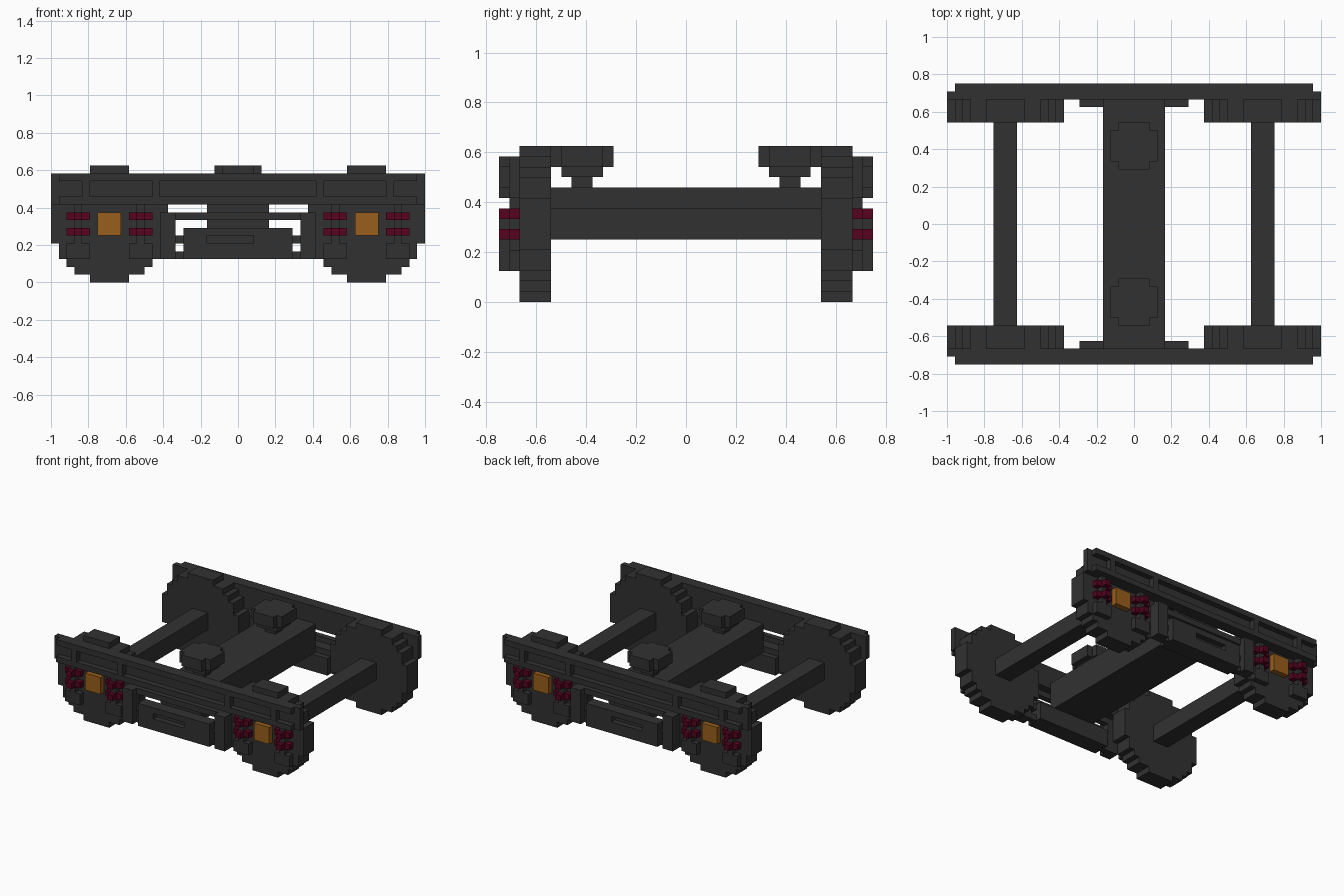
import bpy
import bmesh
from mathutils import Vector

cube = bpy.data.objects.get("Cube")
if cube:
    bpy.data.objects.remove(cube)

U = 2 / 48  # one block unit; all sizes below are in blocks


def material(name, rgb):
    m = bpy.data.materials.new(name)
    m.use_nodes = True
    m.diffuse_color = (*rgb, 1)
    bsdf = m.node_tree.nodes["Principled BSDF"]
    bsdf.inputs["Base Color"].default_value = (*rgb, 1)
    bsdf.inputs["Roughness"].default_value = 0.9
    return m


DARK = material("dark_grey_iron", (0.031, 0.031, 0.031))
RED = material("dark_red_spring", (0.092, 0.001, 0.014))
ORANGE = material("orange_bearing", (0.315, 0.112, 0.011))


def finish(name, bm, mat, mirror):
    bmesh.ops.recalc_face_normals(bm, faces=bm.faces)
    mesh = bpy.data.meshes.new(name)
    bm.to_mesh(mesh)
    bm.free()
    mesh.materials.append(mat)
    ob = bpy.data.objects.new(name, mesh)
    bpy.context.collection.objects.link(ob)
    if mirror:
        mod = ob.modifiers.new("Mirror", "MIRROR")
        mod.use_axis = ("x" in mirror, "y" in mirror, False)
        mod.use_mirror_merge = False
    return ob


def boxes(name, mat, mirror, *spans):
    """Boxes given as (x0, x1, y0, y1, z0, z1), reflected across the listed axes."""
    bm = bmesh.new()
    for x0, x1, y0, y1, z0, z1 in spans:
        verts = bmesh.ops.create_cube(bm, size=1)["verts"]
        for v in verts:
            v.co = Vector(((x0 + x1) / 2 + v.co.x * (x1 - x0),
                           (y0 + y1) / 2 + v.co.y * (y1 - y0),
                           (z0 + z1) / 2 + v.co.z * (z1 - z0))) * U
    return finish(name, bm, mat, mirror)


def stepped_prism(name, mat, mirror, centre, rows, place, direction):
    """Extrude a symmetric stepped outline; rows are (half_width, low, high)."""
    right = [(centre + h, t) for h, lo, hi in rows for t in (lo, hi)]
    left = [(centre - h, t) for h, lo, hi in reversed(rows) for t in (hi, lo)]
    bm = bmesh.new()
    face = bm.faces.new([bm.verts.new(Vector(place(a, b)) * U) for a, b in right + left])
    new = bmesh.ops.extrude_face_region(bm, geom=[face])["geom"]
    moved = [g for g in new if isinstance(g, bmesh.types.BMVert)]
    bmesh.ops.translate(bm, verts=moved, vec=Vector(direction) * U)
    return finish(name, bm, mat, mirror)


# Wheels: stepped discs, three blocks thick
stepped_prism("wheels", DARK, "xy", 16.5,
              [(2.5, 0, 1), (4.5, 1, 2), (5.5, 2, 3), (6.5, 3, 5), (7.5, 5, 10),
               (6.5, 10, 12), (5.5, 12, 13), (4.5, 13, 14), (2.5, 14, 15)],
              lambda a, b: (a, -16, b), (0, 3, 0))

# Axles between the wheels and the central cross beam
boxes("axles", DARK, "x", (15, 18, -13, 13, 6, 9))
boxes("cross_beam", DARK, "", (-4, 4, -16, 16, 6, 11))

# Side bearers: small stem, collar and rounded pad
boxes("bearer_stems", DARK, "y", (-1, 1, -11, -9, 11, 12))
boxes("bearer_collars", DARK, "y", (-2, 2, -12, -8, 12, 13))
stepped_prism("bearer_pads", DARK, "y", 0,
              [(2, -13, -12), (3, -12, -8), (2, -8, -7)],
              lambda a, b: (a, b, 13), (0, 0, 2))

# Side beams: web, flanges and vertical ribs around sunken panels
boxes("side_beam_web", DARK, "y", (-24, 24, -17, -16, 10, 14))
boxes("side_beam_flanges", DARK, "y",
      (-23, 23, -18, -17, 10, 11), (-23, 23, -18, -17, 13, 14))
boxes("side_beam_ribs", DARK, "xy",
      (10, 11, -18, -17, 11, 13), (19, 20, -18, -17, 11, 13))

# Suspension at each wheel: posts, plus-shaped spring coils, lower brackets, bearing
for label, x in (("inner", 11), ("outer", 19)):
    boxes(label + "_spring_posts", DARK, "xy", (x + 1, x + 2, -17, -16, 5, 10))
    boxes(label + "_spring_brackets", DARK, "xy", (x, x + 3, -17, -16, 3, 5))
    coils = []
    for z in (6, 8):
        coils += [(x, x + 1, -17, -16, z, z + 1),
                  (x + 2, x + 3, -17, -16, z, z + 1),
                  (x + 1, x + 2, -18, -17, z, z + 1)]
    boxes(label + "_spring_coils", RED, "xy", *coils)
boxes("axle_bearings", ORANGE, "xy", (15, 18, -17, -16, 6, 9))

# Centre frame: pillars, rails and links
boxes("centre_pillars", DARK, "xy", (8, 10, -18, -16, 3, 9))
boxes("centre_rails", DARK, "y",
      (-8, 8, -17, -16, 8, 9), (-8, 8, -17, -16, 3, 4))
boxes("centre_links", DARK, "xy", (7, 8, -17, -16, 5, 6))

# Spring box: core, inner ledge and an outer face framing a sunken slot
boxes("spring_box", DARK, "y",
      (-7, 7, -17, -16, 4, 7), (-7, 7, -16, -15, 3, 6),
      (-7, 7, -18, -17, 3, 5), (-7, 7, -18, -17, 6, 7),
      (-7, -4, -18, -17, 5, 6), (2, 7, -18, -17, 5, 6))
